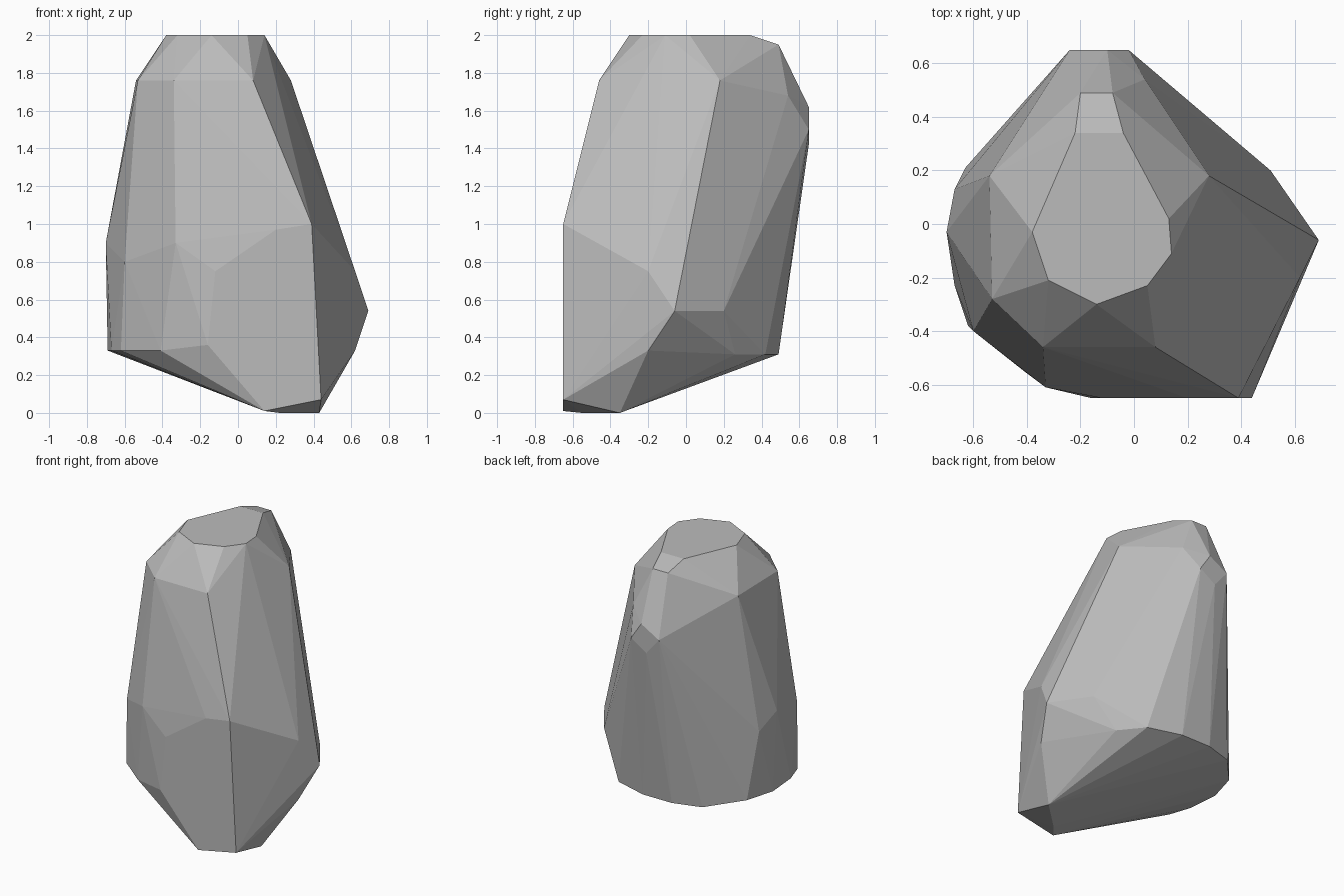
import bpy
import bmesh
from math import radians

default_cube = bpy.data.objects.get("Cube")
if default_cube:
    bpy.data.objects.remove(default_cube, do_unlink=True)


def level(height, corners):
    """Corners that share one height."""
    return [(x, y, height) for x, y in corners]


def upright(depth, corners):
    """Corners of an upright facet that share one depth."""
    return [(x, depth, z) for x, z in corners]


def make_material(name, colour):
    material = bpy.data.materials.new(name)
    material.use_nodes = True
    material.diffuse_color = colour
    shader = material.node_tree.nodes["Principled BSDF"]
    shader.inputs["Base Color"].default_value = colour
    shader.inputs["Roughness"].default_value = 0.9
    return material


def chiselled_stone(name, corners, material):
    """Wrap the corners in a convex skin and merge its flat areas."""
    bm = bmesh.new()
    for corner in corners:
        bm.verts.new(corner)
    hull = bmesh.ops.convex_hull(bm, input=bm.verts[:])
    loose = {v for v in hull["geom_interior"] + hull["geom_unused"]
             if isinstance(v, bmesh.types.BMVert)}
    bmesh.ops.delete(bm, geom=list(loose), context="VERTS")
    bmesh.ops.dissolve_limit(bm, angle_limit=radians(1),
                             verts=bm.verts[:], edges=bm.edges[:])
    bmesh.ops.recalc_face_normals(bm, faces=bm.faces[:])
    mesh = bpy.data.meshes.new(name)
    bm.to_mesh(mesh)
    bm.free()
    mesh.materials.append(material)
    stone = bpy.data.objects.new(name, mesh)
    bpy.context.collection.objects.link(stone)
    return stone


# Flat crown with a small bevel at the back
crown = level(2, [(-.22, .34), (-.04, .34), (.13, .02), (.14, -.11),
                  (.05, -.23), (-.14, -.3), (-.32, -.21), (-.38, -.03)])
crown += level(1.95, [(-.2, .49), (-.08, .49)])

# Shoulder ring below the crown
shoulder = level(1.76, [(.08, -.46), (-.34, -.46), (-.53, -.28),
                        (-.54, .18), (.28, .18)])
shoulder += level(1.68, [(.04, .54)])

# Small diamond facet on the back
back_facet = upright(.65, [(-.02, 1.5), (-.1, 1.62),
                           (-.24, 1.54), (-.14, 1.42)])

# Large flat facet on the front
front_facet = upright(-.65, [(.39, 1), (.2, .97), (-.12, .75),
                             (-.16, .36), (.14, .01), (.44, .07)])

# Bulging waist, on the right flank and then the left one
waist = level(.54, [(.69, -.06), (.51, .2)])
waist += level(.75, [(.62, -.2)])
waist += level(.8, [(-.6, -.4), (-.67, .13)])
waist += level(.9, [(-.33, -.61), (-.7, -.03)])

# Undercut rim and the low foot at the front
rim = level(.33, [(.62, -.2), (-.63, .21), (-.69, 0), (-.67, -.23),
                  (-.62, -.38), (-.41, -.55)])
rim += level(.31, [(.37, .26), (.24, .42), (0, .49), (-.23, .49),
                   (-.43, .43)])
foot = level(0, [(.43, -.35), (.22, -.55)])

stone_grey = make_material("stone grey", (.5, .5, .5, 1))
chiselled_stone("rock", crown + shoulder + back_facet + front_facet
                + waist + rim + foot, stone_grey)
